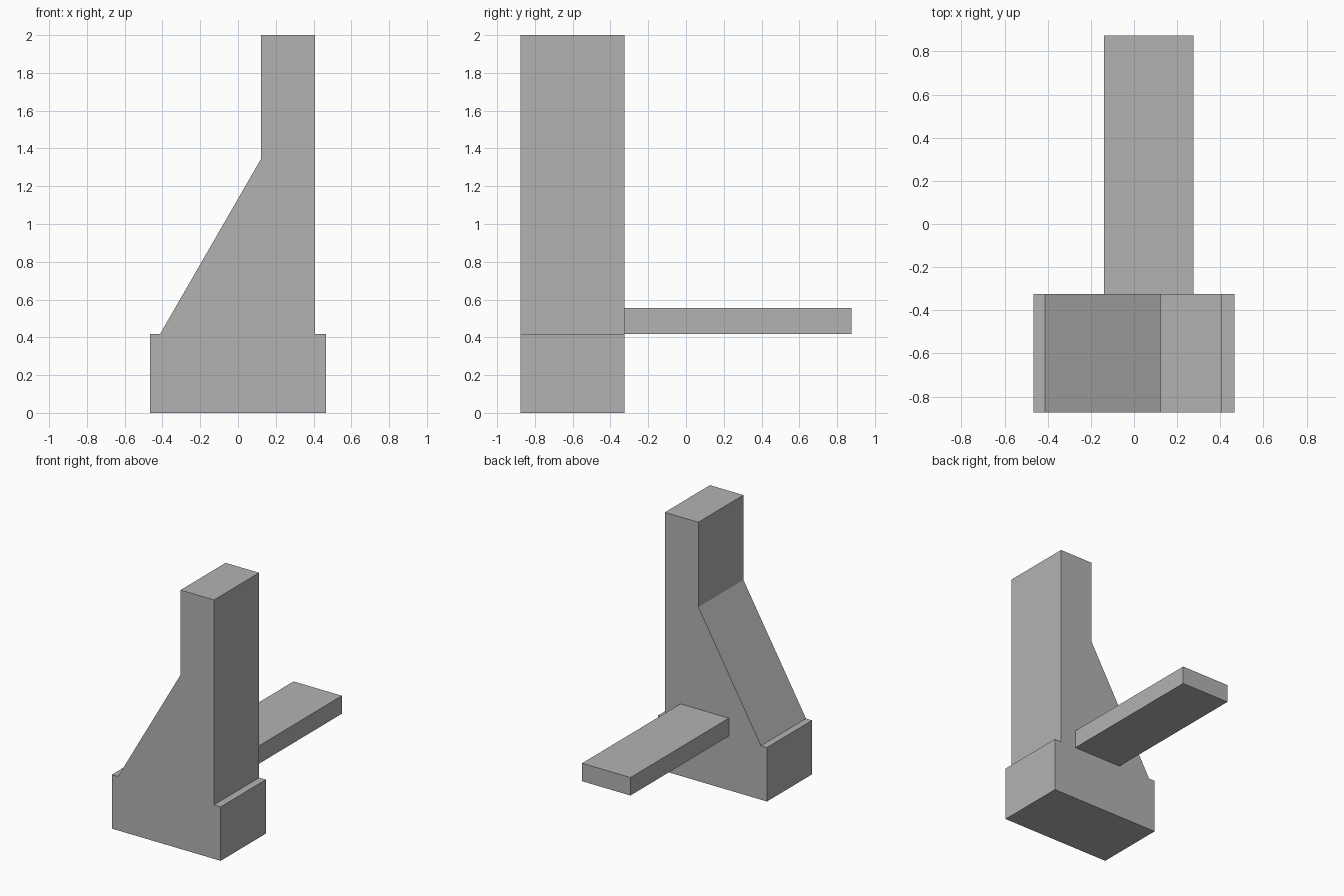
import bpy
import bmesh
from mathutils import Vector

cube = bpy.data.objects.get("Cube")
if cube:
    bpy.data.objects.remove(cube, do_unlink=True)

# Single plain grey finish
GREY = (0.45, 0.45, 0.45, 1.0)
grey = bpy.data.materials.new("plain_grey")
grey.use_nodes = True
grey.diffuse_color = GREY
grey.node_tree.nodes["Principled BSDF"].inputs["Base Color"].default_value = GREY


def extrude_profile(name, profile, front, back):
    """Make a flat-faced solid from an x-z outline swept along y."""
    bm = bmesh.new()
    outline = bm.faces.new([bm.verts.new((x, front, z)) for x, z in profile])
    swept = bmesh.ops.extrude_face_region(bm, geom=[outline], use_keep_orig=True)
    verts = [v for v in swept["geom"] if isinstance(v, bmesh.types.BMVert)]
    bmesh.ops.translate(bm, verts=verts, vec=Vector((0, back - front, 0)))
    bmesh.ops.recalc_face_normals(bm, faces=bm.faces)
    mesh = bpy.data.meshes.new(name)
    bm.to_mesh(mesh)
    bm.free()
    mesh.materials.append(grey)
    obj = bpy.data.objects.new(name, mesh)
    bpy.context.scene.collection.objects.link(obj)
    return obj


FRONT, MIDDLE, BACK = -0.875, -0.325, 0.875
LEDGE = 0.417

# Block base, sloped shoulder and tall column in one outline
extrude_profile("tapered_column", [
    (-0.465, 0), (0.465, 0), (0.465, LEDGE), (0.408, LEDGE),
    (0.408, 2), (0.122, 2), (0.122, 1.345), (-0.413, LEDGE), (-0.465, LEDGE),
], FRONT, MIDDLE)

# Flat arm reaching backwards
extrude_profile("rear_arm", [
    (-0.138, LEDGE), (0.275, LEDGE), (0.275, 0.556), (-0.138, 0.556),
], MIDDLE, BACK)
